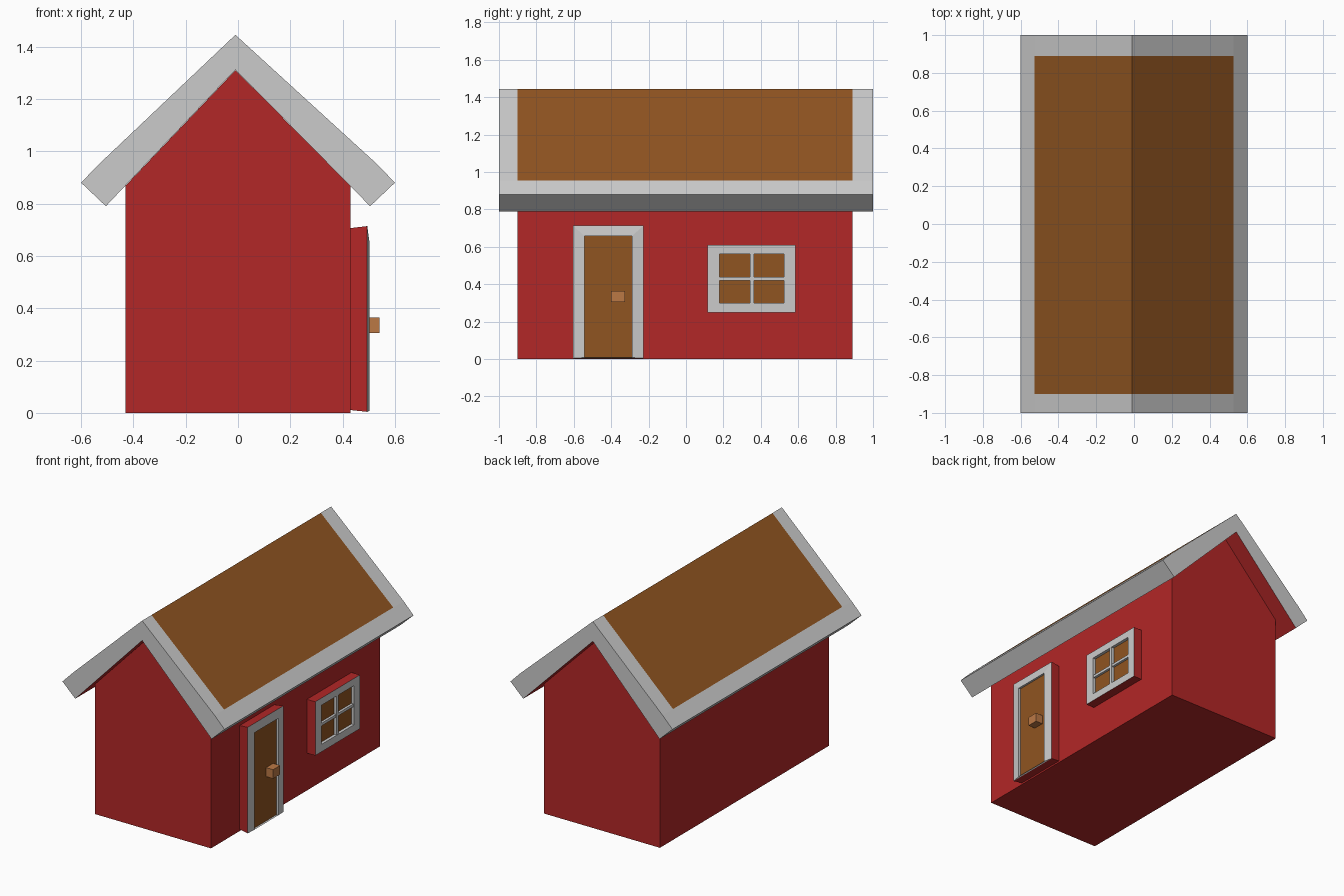
import bpy, bmesh

if "Cube" in bpy.data.objects:
    bpy.data.objects.remove(bpy.data.objects["Cube"])


def material(name, rgb):
    m = bpy.data.materials.new(name)
    m.diffuse_color = (*rgb, 1)
    m.use_nodes = True
    m.node_tree.nodes["Principled BSDF"].inputs["Base Color"].default_value = m.diffuse_color
    return m


RED = material("red_paint", (0.45, 0.02, 0.02))
BROWN = material("brown_wood", (0.28, 0.09, 0.015))
GREY = material("grey_trim", (0.8, 0.8, 0.8))
TAN = material("tan_wood", (0.5, 0.19, 0.06))
MATS = [RED, BROWN, GREY, TAN]


def loft(name, rings, band_mat, start_mat, end_mat):
    """Join closed rings of points; band_mat(section, side) picks the material."""
    bm = bmesh.new()
    vs = [[bm.verts.new(p) for p in ring] for ring in rings]
    n = len(vs[0])
    for s in range(len(vs) - 1):
        for i in range(n):
            j = (i + 1) % n
            f = bm.faces.new((vs[s][i], vs[s][j], vs[s + 1][j], vs[s + 1][i]))
            f.material_index = MATS.index(band_mat(s, i))
    for ring, mat in ((vs[0], start_mat), (vs[-1], end_mat)):
        bm.faces.new(ring).material_index = MATS.index(mat)
    bmesh.ops.recalc_face_normals(bm, faces=bm.faces)
    mesh = bpy.data.meshes.new(name)
    bm.to_mesh(mesh)
    bm.free()
    for m in MATS:
        mesh.materials.append(m)
    ob = bpy.data.objects.new(name, mesh)
    bpy.context.collection.objects.link(ob)
    return ob


def rect(x, y0, y1, z0, z1):
    return [(x, y0, z0), (x, y1, z0), (x, y1, z1), (x, y0, z1)]


def box(name, x0, x1, y0, y1, z0, z1, mat):
    return loft(name, [rect(x0, y0, y1, z0, z1), rect(x1, y0, y1, z0, z1)],
                lambda s, i: mat, mat, mat)


def framed_panel(name, outer_back, outer, inner, x_front, x_inner, x_panel):
    """Red surround, grey front trim and a recessed brown panel."""
    rings = [rect(0.42, *outer_back), rect(x_front, *outer),
             rect(x_inner, *inner), rect(x_panel, *inner)]
    bands = [RED, GREY, GREY]
    return loft(name, rings, lambda s, i: bands[s], RED, BROWN)


# House walls: pentagon profile along y
RIDGE = -0.01
walls = [(-0.43, 0), (0.43, 0), (0.43, 0.868), (RIDGE, 1.31), (-0.43, 0.868)]
loft("house_walls", [[(x, y, z) for x, z in walls] for y in (-0.9, 0.89)],
     lambda s, i: RED, RED, RED)

# Roof: chevron profile, brown shingle panels inside a grey border, red underside
roof = [(RIDGE, 1.445), (0.527, 0.955), (0.6, 0.88), (0.505, 0.79),
        (RIDGE, 1.312), (-0.505, 0.79), (-0.6, 0.88), (-0.527, 0.955)]


def roof_mat(section, side):
    if side in (3, 4):
        return RED
    return BROWN if section == 1 and side in (0, 7) else GREY


loft("roof", [[(x, y, z) for x, z in roof] for y in (-1, -0.9, 0.89, 1)],
     roof_mat, GREY, GREY)

# Door with frame and handle
framed_panel("door", (-0.595, -0.23, 0.012, 0.705), (-0.603, -0.226, 0.004, 0.714),
             (-0.543, -0.29, 0.008, 0.657), 0.494, 0.502, 0.488)
box("door_handle", 0.485, 0.54, -0.4, -0.325, 0.305, 0.365, TAN)

# Window with frame and glazing bars
framed_panel("window", (0.115, 0.586, 0.25, 0.61), (0.115, 0.586, 0.25, 0.61),
             (0.18, 0.525, 0.3, 0.562), 0.492, 0.492, 0.472)
box("window_bar_vertical", 0.465, 0.49, 0.342, 0.363, 0.3, 0.562, GREY)
box("window_bar_horizontal", 0.465, 0.488, 0.18, 0.525, 0.42, 0.438, GREY)
